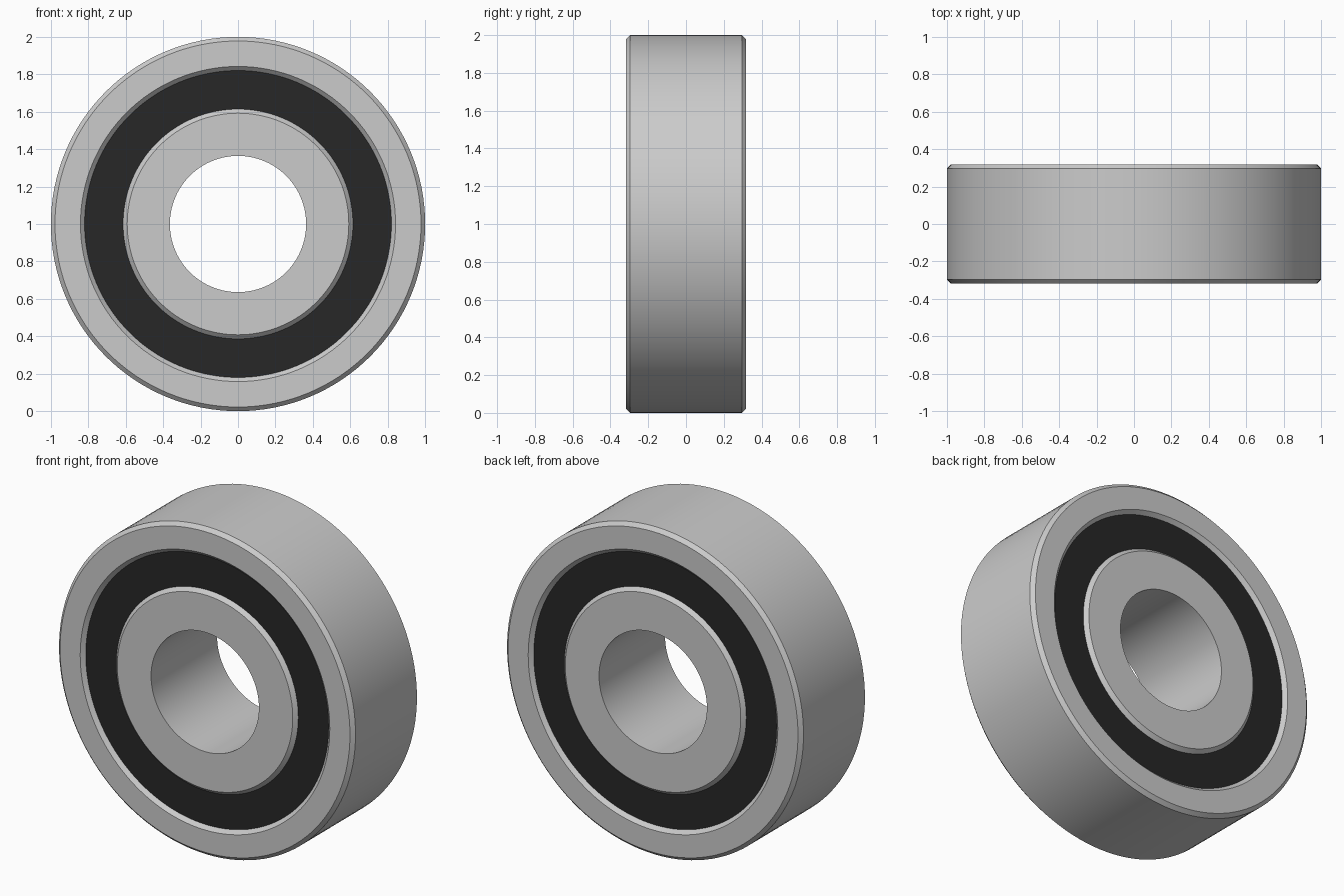
import bpy, bmesh, math

if "Cube" in bpy.data.objects:
    bpy.data.objects.remove(bpy.data.objects["Cube"])

SEG = 128
HALF = 0.318      # half width of the bearing
CH = 0.022        # chamfer size
LIP = HALF - CH


def revolve(name, profile, material=None):
    """Spin a closed (radius, y) profile about the y axis through z = 1."""
    bm = bmesh.new()
    rings = []
    for i in range(SEG):
        a = 2 * math.pi * i / SEG
        rings.append([bm.verts.new((r * math.sin(a), y, 1 + r * math.cos(a)))
                      for r, y in profile])
    n = len(profile)
    for i in range(SEG):
        a, b = rings[i], rings[(i + 1) % SEG]
        for j in range(n):
            k = (j + 1) % n
            bm.faces.new((a[j], a[k], b[k], b[j]))
    bmesh.ops.recalc_face_normals(bm, faces=bm.faces)
    mesh = bpy.data.meshes.new(name)
    bm.to_mesh(mesh)
    bm.free()
    obj = bpy.data.objects.new(name, mesh)
    bpy.context.collection.objects.link(obj)
    if material:
        mesh.materials.append(material)
    bpy.ops.object.select_all(action='DESELECT')
    obj.select_set(True)
    bpy.context.view_layer.objects.active = obj
    bpy.ops.object.shade_smooth_by_angle(angle=math.radians(30))
    return obj


def mirrored(half):
    """Complete a front-side half profile with its back-side mirror."""
    return half + [(r, -y) for r, y in reversed(half)]


# Black rubber for the seal
rubber = bpy.data.materials.new("black_rubber")
rubber.diffuse_color = (0.02, 0.02, 0.02, 1)
rubber.use_nodes = True
rubber.node_tree.nodes["Principled BSDF"].inputs["Base Color"].default_value = rubber.diffuse_color

# Outer race, chamfered on both edges
revolve("outer_race", mirrored([(0.82, -LIP), (0.82 + CH, -HALF),
                                (1 - CH, -HALF), (1.0, -LIP)]))

# Inner race with a square-edged bore
revolve("inner_race", mirrored([(0.614, -LIP), (0.614 - CH, -HALF),
                                (0.364, -HALF)]))

# Seal between the races, level with the foot of the chamfers
revolve("seal", mirrored([(0.614, -LIP), (0.82, -LIP)]), rubber)
